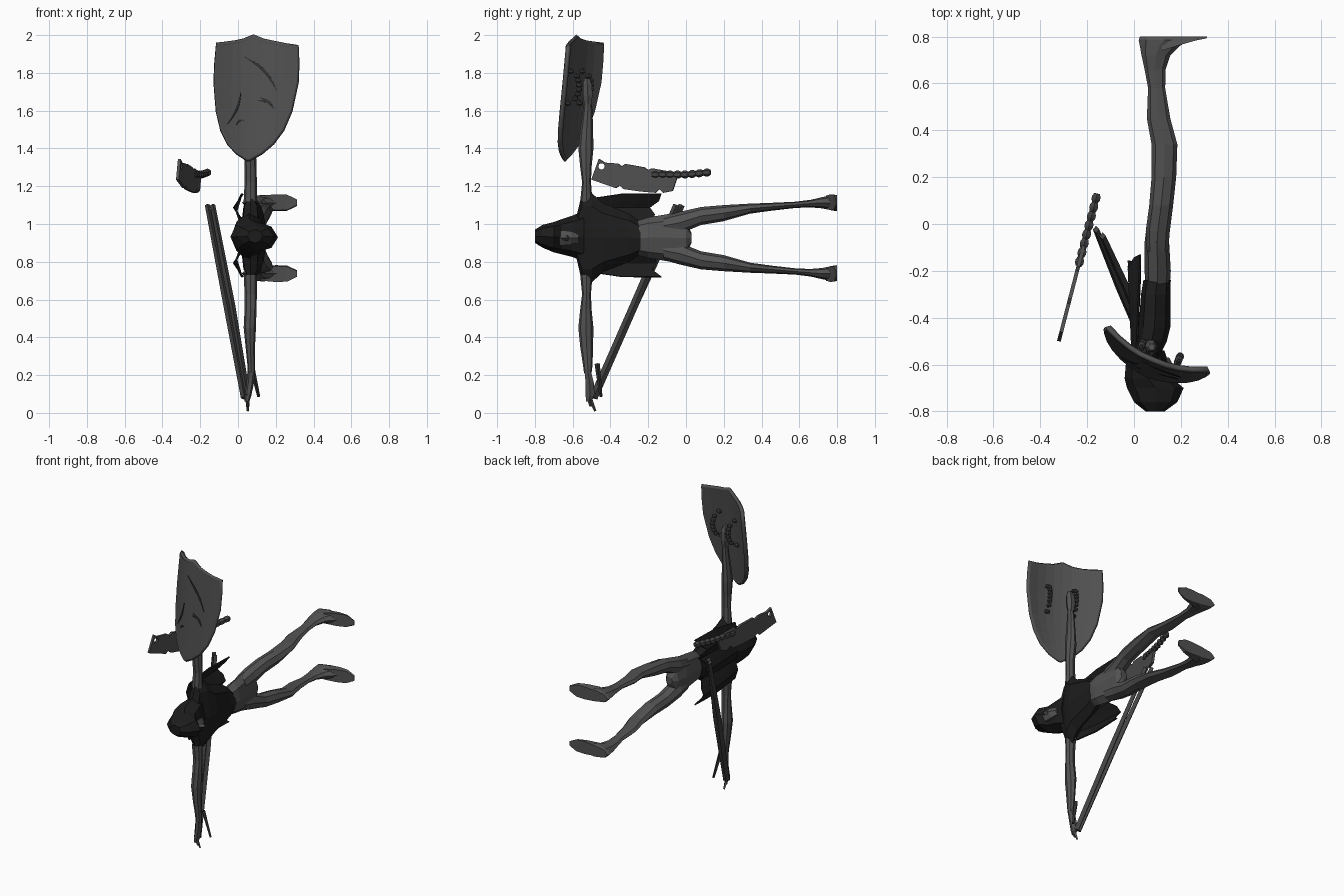
import bpy, bmesh, math
from mathutils import Vector

if "Cube" in bpy.data.objects:
    bpy.data.objects.remove(bpy.data.objects["Cube"])


def mat(name, v):
    m = bpy.data.materials.new(name)
    m.diffuse_color = (v, v, v, 1)
    m.use_nodes = True
    m.node_tree.nodes["Principled BSDF"].inputs["Base Color"].default_value = m.diffuse_color
    return m


CLOTH = mat("black cloth", 0.012)
SKIN = mat("grey skin", 0.085)
METAL = mat("grey metal", 0.08)
DARK = mat("dark scratch", 0.03)
WOOD = mat("grey wood", 0.055)


def make(name, verts, faces, material, thick=0):
    me = bpy.data.meshes.new(name)
    me.from_pydata([tuple(v) for v in verts], [], faces)
    bm = bmesh.new()
    bm.from_mesh(me)
    bmesh.ops.recalc_face_normals(bm, faces=bm.faces)
    bm.to_mesh(me)
    bm.free()
    me.materials.append(material)
    ob = bpy.data.objects.new(name, me)
    bpy.context.collection.objects.link(ob)
    if thick:
        mod = ob.modifiers.new("thickness", 'SOLIDIFY')
        mod.thickness = thick
        mod.offset = 0
    return ob


def skin_rings(name, rings, material):
    n = len(rings[0])
    verts = [p for r in rings for p in r]
    faces = [(i * n + j, i * n + (j + 1) % n, (i + 1) * n + (j + 1) % n, (i + 1) * n + j)
             for i in range(len(rings) - 1) for j in range(n)]
    faces += [tuple(range(n)), tuple(range(len(verts) - n, len(verts)))]
    return make(name, verts, faces, material)


# loft along y or z; each row is (position, x min, x max, other min, other max)
def loft(name, axis, rows, material, n=8, mirror=False):
    rings = []
    for t, a0, a1, b0, b1 in rows:
        ring = []
        for k in range(n):
            a = 2 * math.pi * k / n
            x = (a0 + a1) / 2 + (a1 - a0) / 2 * math.cos(a)
            o = (b0 + b1) / 2 + (b1 - b0) / 2 * math.sin(a)
            if mirror:
                o = 1.85 - o
            ring.append((x, t, o) if axis == 'y' else (x, o, t))
        rings.append(ring)
    return skin_rings(name, rings, material)


# tapered bar through points (position, half size)
def bar(name, pts, material, n=4, flat=1.0):
    rings = []
    d = (Vector(pts[-1][0]) - Vector(pts[0][0])).normalized()
    u = d.cross(Vector((1, 0, 0)))
    u = (u if u.length > .1 else d.cross(Vector((0, 1, 0)))).normalized()
    v = d.cross(u)
    for p, r in pts:
        rings.append([Vector(p) + u * r * math.cos(2 * math.pi * k / n)
                      + v * r * flat * math.sin(2 * math.pi * k / n) for k in range(n)])
    return skin_rings(name, rings, material)


# hooded head and tunic
loft("hood", 'y', [(-.80, .05, .13, .90, .97), (-.76, 0, .185, .875, .995),
                   (-.70, -.03, .212, .85, 1.01), (-.66, -.04, .165, .84, 1.025),
                   (-.60, -.035, .15, .825, 1.045), (-.54, -.01, .13, .80, 1.07)], CLOTH)
loft("face", 'y', [(-.70, .10, .16, .90, .95), (-.66, .09, .178, .88, .97),
                   (-.61, .09, .172, .885, .965), (-.57, .09, .15, .90, .95)], SKIN, 6)
loft("nose", 'y', [(-.66, .16, .18, .92, .935), (-.63, .16, .20, .91, .94),
                   (-.62, .16, .18, .915, .935)], SKIN, 4)
loft("tunic", 'y', [(-.58, .01, .12, .82, 1.04), (-.55, .02, .115, .69, 1.165),
                    (-.50, .01, .14, .69, 1.165), (-.44, .02, .155, .745, 1.11),
                    (-.30, .03, .155, .80, 1.055), (-.24, .04, .157, .84, 1.01)], CLOTH)

# cape with a rippled, ragged hem
NU, NV = 12, 4
cv, cf = [], []
for i in range(NU + 1):
    s = i / NU
    hem = -.13 - .05 * math.sin(math.pi * s) - (.035 if i % 3 == 1 else 0)
    for j in range(NV + 1):
        t = j / NV
        cv.append((.002 + .025 * math.cos(s * 6 * math.pi) * (.4 + .6 * t),
                   -.54 + (hem + .54) * t, .94 + (s - .5) * (.38 + .06 * min(1, 2 * t))))
for i in range(NU):
    for j in range(NV):
        a = i * (NV + 1) + j
        cf.append((a, a + 1, a + NV + 2, a + NV + 1))
make("cape", cv, cf, CLOTH, .008)

# hips, legs and feet
loft("hips", 'y', [(-.28, .05, .152, .84, 1.01), (-.20, .045, .157, .82, 1.035),
                   (-.08, .045, .15, .80, 1.055), (0, .055, .15, .84, 1.01),
                   (.03, .08, .13, .90, .95)], SKIN)
leg = [(-.12, .055, .145, .94, 1.04), (-.03, .05, .153, .95, 1.065), (.08, .065, .167, .995, 1.09),
       (.20, .075, .18, 1.015, 1.10), (.34, .075, .185, 1.055, 1.108), (.45, .055, .155, 1.07, 1.112),
       (.58, .06, .133, 1.085, 1.118), (.66, .045, .135, 1.088, 1.128), (.72, .032, .155, 1.083, 1.142),
       (.76, .025, .195, 1.075, 1.15), (.785, .02, .24, 1.07, 1.155), (.80, .025, .23, 1.075, 1.15)]
foot = [[(x, y, z) for y, z in ((y0, 1.115 - w), (y0, 1.115 + w), (.80, 1.11 + w), (.80, 1.11 - w))]
        for x, y0, w in ((.12, .74, .035), (.20, .765, .042), (.26, .782, .04), (.312, .793, .015))]
for side, flip in (("upper", False), ("lower", True)):
    loft(side + "_leg", 'y', leg, SKIN, 8, flip)
    skin_rings(side + "_foot", [[(x, y, 1.85 - z if flip else z) for x, y, z in r] for r in foot], SKIN)

# arms
arm = [(1.12, .03, .10, -.56, -.495), (1.22, .035, .10, -.55, -.503), (1.30, .035, .098, -.56, -.50),
       (1.40, .03, .095, -.57, -.49), (1.50, .04, .09, -.56, -.492), (1.60, .05, .09, -.545, -.495),
       (1.64, .05, .09, -.54, -.50)]
loft("raised_arm", 'z', arm, SKIN)
loft("raised_hand", 'z', [(1.63, .05, .09, -.54, -.50), (1.68, .04, .10, -.55, -.49),
                          (1.74, .045, .10, -.55, -.495), (1.77, .06, .09, -.54, -.51)], SKIN, 6)
loft("lowered_arm", 'z', [(1.85 - r[0],) + r[1:] for r in arm], SKIN)
loft("lowered_hand", 'z', [(.22, .05, .09, -.54, -.50), (.16, .045, .085, -.535, -.485),
                           (.09, .035, .07, -.535, -.48), (.06, .035, .06, -.53, -.50)], SKIN, 6)
for k, (y, z) in enumerate(((-.48, .01), (-.505, .035))):
    bar("finger_%d" % k, [((.05, -.52, .10), .014), ((.052, y, z), .006)], SKIN)

# long two-strip staff
for k, o in enumerate((-.012, .016)):
    bar("staff_strip_%d" % k, [((-.15 + o, -.035 - o, 1.10), .017), ((-.05 + o, -.27, .58), .022),
                               ((.04 + o * .6, -.49, .08), .022)], WOOD, 4, .8)
bar("staff_barb", [((.07, -.47, .26), .014), ((.11, -.45, .085), .008)], DARK)


# curved shield surface from sideways offset and height
def shield_pt(u, z, lift=0.0):
    n = .06 * (1 - (u / .235) ** 2) + .10 * (2 - z) + lift
    return Vector((.105 + .92 * u - .39 * n, -.525 - .39 * u - .92 * n, z))


rows = [(1.95, .228), (1.85, .232), (1.75, .232), (1.6, .208), (1.5, .172),
        (1.43, .125), (1.38, .068), (1.345, .006)]
tops = [0, .002, .008, .018, .04, .018, .006, -.006, -.012]
NC = 9
sv = [shield_pt(h * (c / 4 - 1), z + (tops[c] if i == 0 else 0))
      for i, (z, h) in enumerate(rows) for c in range(NC)]
sf = [(i * NC + c, i * NC + c + 1, (i + 1) * NC + c + 1, (i + 1) * NC + c)
      for i in range(len(rows) - 1) for c in range(NC - 1)]
make("shield", sv, sf, METAL, .02)

# shield rim
edge = sv[:NC] + [sv[i * NC + NC - 1] for i in range(1, len(rows))]
edge += [sv[i * NC] for i in range(len(rows) - 1, 0, -1)]
cu = bpy.data.curves.new("shield_rim", 'CURVE')
cu.dimensions = '3D'
cu.bevel_depth = .014
cu.bevel_resolution = 0
sp = cu.splines.new('POLY')
sp.points.add(len(edge) - 1)
for p, v in zip(sp.points, edge):
    p.co = (*v, 1)
sp.use_cyclic_u = True
cu.materials.append(METAL)
bpy.context.collection.objects.link(bpy.data.objects.new("shield_rim", cu))

# battle scratches: (x0, z0, x1, z1, bow, width)
for k, (x0, z0, x1, z1, bow, w) in enumerate(((.03, 1.885, .20, 1.71, .025, .012),
                                              (.02, 1.70, -.05, 1.53, .015, .010),
                                              (.12, 1.67, .19, 1.61, .01, .012),
                                              (.11, 1.655, .18, 1.645, .0, .008),
                                              (.0, 1.525, .04, 1.55, .01, .008))):
    d = Vector((x1 - x0, z1 - z0))
    nrm = Vector((-d.y, d.x)).normalized()
    pts = []
    for i in range(7):
        t = i / 6
        q = math.sin(math.pi * t)
        for e in (-1, 1):
            p = Vector((x0, z0)) + d * t + nrm * (bow * q + e * w * q * .6 + e * .0005)
            pts.append(shield_pt((p.x - .07) / .92, p.y, .014))
    make("scratch_%d" % k, pts, [(2 * i, 2 * i + 1, 2 * i + 3, 2 * i + 2) for i in range(6)], DARK, .003)

# knotted grips on the back of the shield
for u0 in (-.07, .10):
    for i in range(8):
        z = 1.64 + i * .024
        c = shield_pt(u0, z, -.02 - .055 * math.sin(math.pi * i / 7) ** .5)
        bpy.ops.mesh.primitive_ico_sphere_add(subdivisions=1, radius=.019, location=c)
        ob = bpy.context.object
        ob.name = "grip_knot"
        ob.scale.z = .8
        ob.data.materials.append(WOOD)


# notched cleaver blade with a hanging hole
def blade_x(y):
    return -.318 + (y + .49) * .26


outline = [(-.46, 1.345), (-.43, 1.325), (-.36, 1.32), (-.34, 1.305), (-.32, 1.318), (-.22, 1.30),
           (-.20, 1.285), (-.18, 1.295), (-.07, 1.275), (-.04, 1.265), (-.05, 1.235), (-.07, 1.175),
           (-.12, 1.165), (-.14, 1.185), (-.16, 1.165), (-.24, 1.172), (-.33, 1.185),
           (-.35, 1.205), (-.37, 1.19), (-.50, 1.235)]
blade = make("cleaver_blade", [(blade_x(y), y, z) for y, z in outline],
             [tuple(range(len(outline)))], METAL, .016)
bpy.ops.mesh.primitive_cylinder_add(vertices=8, radius=.017, depth=.2, rotation=(0, math.pi / 2, 0),
                                    location=(blade_x(-.445), -.447, 1.305))
cutter = bpy.context.object
cutter.name = "hole_cutter"
cutter.hide_render = True
cutter.hide_set(True)
bl = blade.modifiers.new("hole", 'BOOLEAN')
bl.object = cutter
bl.operation = 'DIFFERENCE'

# ribbed cleaver handle
pts = []
for i in range(25):
    y = -.18 + i * .0129
    pts.append(((blade_x(y), y, 1.262 + .012 * max(0, y) / .13), .014 if i % 3 == 0 else .021))
bar("cleaver_handle", pts, WOOD, 6)
